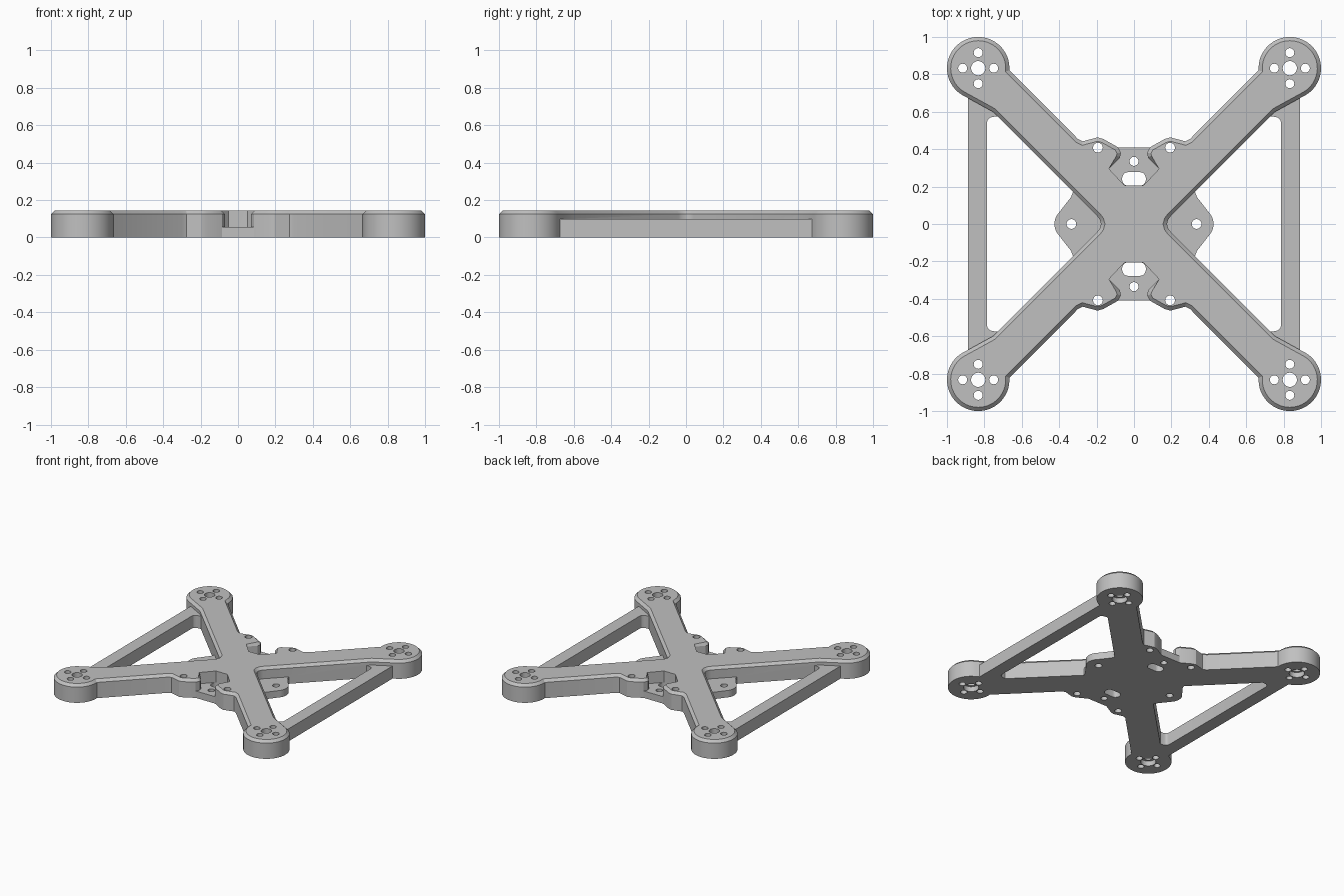
import bpy, bmesh, math

cube = bpy.data.objects.get("Cube")
if cube:
    bpy.data.objects.remove(cube, do_unlink=True)

HEIGHT, BRACE_H, TAB_H, CHAMFER = 0.145, 0.1, 0.055, 0.02
HUB, HUB_R = 0.833, 0.167

grey = bpy.data.materials.new("plain grey")
grey.use_nodes = True
grey.diffuse_color = (0.53, 0.53, 0.53, 1)
grey.node_tree.nodes["Principled BSDF"].inputs["Base Color"].default_value = grey.diffuse_color


def arc(cx, cy, r, start, end, n):
    angles = [math.radians(start + (end - start) * i / n) for i in range(n + 1)]
    return [(cx + r * math.cos(a), cy + r * math.sin(a)) for a in angles]


def circle(cx, cy, r, n=32):
    return arc(cx, cy, r, 0, 360, n)[:-1]


def mirrored(points, axis):
    """Close an open half outline by adding its reflection, skipping points on the axis."""
    other = [(-x, y) if axis == 0 else (x, -y) for x, y in reversed(points)]
    return points + [p for p in other if abs(p[axis]) > 1e-6]


def prisms(name, outlines, z0, z1, rule=None):
    """Extrude outlines into solids; chamfer the top edges chosen by rule."""
    bm = bmesh.new()
    for outline in outlines:
        low = [bm.verts.new((x, y, z0)) for x, y in outline]
        base = bm.faces.new(low)
        ext = bmesh.ops.extrude_face_region(bm, geom=[base], use_keep_orig=True)
        for v in ext["geom"]:
            if isinstance(v, bmesh.types.BMVert):
                v.co.z = z1
    bmesh.ops.recalc_face_normals(bm, faces=bm.faces)
    if rule:
        rim = [e for e in bm.edges if all(v.co.z > z1 - 1e-5 for v in e.verts) and rule(e)]
        bmesh.ops.bevel(bm, geom=rim, offset=CHAMFER, segments=1, affect='EDGES',
                        clamp_overlap=False)
    mesh = bpy.data.meshes.new(name)
    bm.to_mesh(mesh)
    bm.free()
    mesh.materials.append(grey)
    obj = bpy.data.objects.new(name, mesh)
    bpy.context.collection.objects.link(obj)
    return obj


def combine(target, other, operation):
    other.hide_render = True
    mod = target.modifiers.new(operation.lower(), 'BOOLEAN')
    mod.operation, mod.solver, mod.object = operation, 'EXACT', other
    bpy.context.view_layer.objects.active = target
    bpy.ops.object.modifier_apply(modifier=mod.name)
    bpy.data.objects.remove(other, do_unlink=True)


# Crossed arms with round motor pads, one quarter mirrored twice
quarter = [(0.05, 0.205), (0.134, 0.295), (0.075, 0.355), (0.07, 0.38), (0.085, 0.41),
           (0.165, 0.455), (0.195, 0.463), (0.275, 0.442), (0.30, 0.455)]
quarter += arc(HUB, HUB, HUB_R, 183.5, -65, 40)
quarter += [(0.755, 0.60), (0.195, 0.04), (0.182, 0.022), (0.176, 0)]
frame = prisms("frame", [mirrored(mirrored(quarter, 1), 0)], 0, HEIGHT,
               lambda e: not all(abs(v.co.x) < 0.14 and 0.2 < abs(v.co.y) < 0.3 for v in e.verts))

# Side braces between the front and rear arms
brace = [(0.888, 0.70), (0.76, 0.66), (0.72, 0.575), (0.755, 0.573), (0.772, 0.567),
         (0.783, 0.556), (0.786, 0.54)]
brace = mirrored(brace, 1)
combine(frame, prisms("braces", [brace, [(-x, y) for x, y in brace]], 0, BRACE_H), 'UNION')

# Thin centre plate with a tab on every side
side_tab = [(0.19, 0.19), (0.325, 0.19), (0.328, 0.165), (0.338, 0.142)]
side_tab += arc(0.335, 0, 0.09, 42, 0, 8)
plate = [(0, 0.41), (0.09, 0.41), (0.15, 0.37)] + side_tab
combine(frame, prisms("centre_plate", [mirrored(mirrored(plate, 1), 0)], 0, TAB_H), 'UNION')

# Bolt holes, shaft holes and cable slots
holes, recesses = [], []
for sx in (-1, 1):
    holes.append(circle(sx * 0.335, 0, 0.026))
    for sy in (-1, 1):
        cx, cy = sx * HUB, sy * HUB
        holes.append(circle(cx, cy, 0.038))
        recesses.append(circle(cx, cy, 0.055))
        for dx, dy in ((1, 0), (-1, 0), (0, 1), (0, -1)):
            holes.append(circle(cx + dx * 0.083, cy + dy * 0.083, 0.024))
        holes.append(circle(sx * 0.193, sy * 0.408, 0.026))
for sy in (-1, 1):
    holes.append(circle(0, sy * 0.335, 0.024))
    holes.append(arc(0.034, sy * 0.241, 0.03, -90, 90, 10)
                 + arc(-0.034, sy * 0.241, 0.03, 90, 270, 10))
    holes[-1] = [(x, sy * 0.241 + (y - sy * 0.241) * 1.2) for x, y in holes[-1]]
combine(frame, prisms("hole_cutter", holes, -0.1, 0.3), 'DIFFERENCE')
combine(frame, prisms("recess_cutter", recesses, -0.1, 0.04), 'DIFFERENCE')

bpy.ops.object.select_all(action='DESELECT')
frame.select_set(True)
bpy.context.view_layer.objects.active = frame
bpy.ops.object.shade_smooth_by_angle(angle=math.radians(25))
